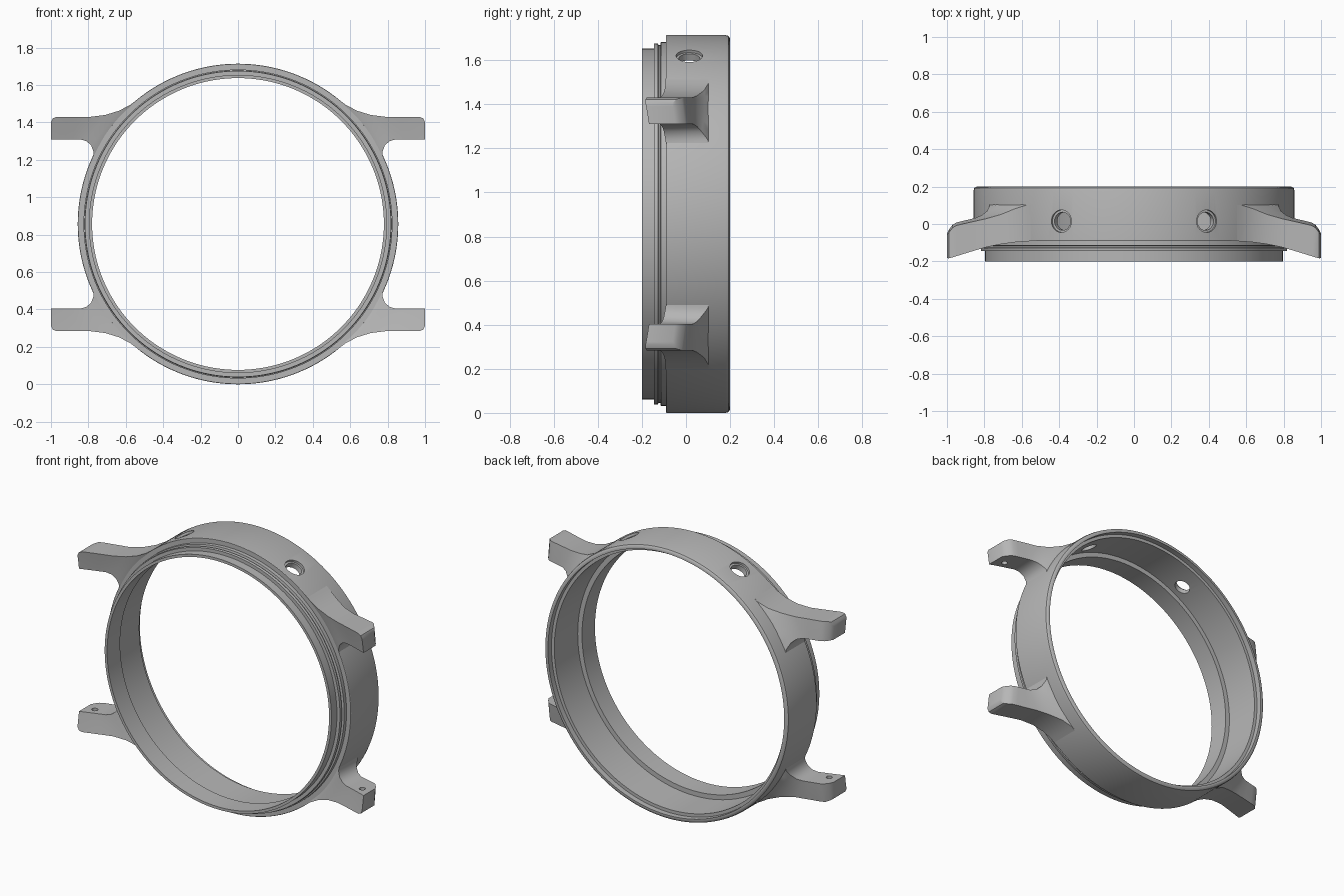
import bpy, bmesh, math
from mathutils import Vector, Matrix

if "Cube" in bpy.data.objects:
    bpy.data.objects.remove(bpy.data.objects["Cube"], do_unlink=True)

CZ = 0.857      # height of the ring axis
SEGMENTS = 144

steel = bpy.data.materials.new("brushed_grey")
steel.use_nodes = True
GREY = (0.47, 0.47, 0.47, 1)
steel.diffuse_color = GREY
steel.node_tree.nodes["Principled BSDF"].inputs["Base Color"].default_value = GREY


def make_object(name, bm):
    bmesh.ops.recalc_face_normals(bm, faces=bm.faces)
    mesh = bpy.data.meshes.new(name)
    bm.to_mesh(mesh)
    bm.free()
    mesh.materials.append(steel)
    obj = bpy.data.objects.new(name, mesh)
    bpy.context.collection.objects.link(obj)
    return obj


def activate(obj):
    bpy.ops.object.select_all(action='DESELECT')
    obj.select_set(True)
    bpy.context.view_layer.objects.active = obj


def smooth(obj):
    activate(obj)
    bpy.ops.object.shade_smooth_by_angle(angle=math.radians(30))


def drill(obj, start, direction, length, radius, radius_end=None):
    """Cut a round hole from start along direction."""
    direction = Vector(direction).normalized()
    bm = bmesh.new()
    turn = direction.to_track_quat('Z', 'Y').to_matrix().to_4x4()
    place = Matrix.Translation(Vector(start) + direction * length / 2)
    bmesh.ops.create_cone(bm, cap_ends=True, segments=32, radius1=radius,
                          radius2=radius_end or radius, depth=length, matrix=place @ turn)
    cutter = make_object("hole_cutter", bm)
    cutter.hide_render = True
    mod = obj.modifiers.new("hole", 'BOOLEAN')
    mod.operation, mod.solver, mod.object = 'DIFFERENCE', 'EXACT', cutter
    activate(obj)
    bpy.ops.object.modifier_apply(modifier=mod.name)
    bpy.data.objects.remove(cutter, do_unlink=True)


def interpolate(table, v):
    for (a, fa), (b, fb) in zip(table, table[1:]):
        if v <= b:
            return fa + (fb - fa) * max(0, (v - a) / (b - a))
    return table[-1][1]


# Case ring: stepped (radius, y) section spun about the y axis
section = [
    (0.780, -0.20), (0.797, -0.20), (0.797, -0.145), (0.818, -0.145),
    (0.820, -0.128), (0.812, -0.125), (0.812, -0.117), (0.826, -0.114),
    (0.826, -0.09), (0.855, -0.09), (0.857, -0.087),
    (0.857, 0.18), (0.854, 0.192), (0.846, 0.198), (0.838, 0.20),
    (0.830, 0.20), (0.830, 0.165), (0.810, 0.165),
    (0.810, -0.07), (0.780, -0.07),
]
bm = bmesh.new()
loops = []
for i in range(SEGMENTS):
    a = math.tau * i / SEGMENTS
    loops.append([bm.verts.new((r * math.cos(a), y, CZ + r * math.sin(a))) for r, y in section])
for i in range(SEGMENTS):
    p, q = loops[i - 1], loops[i]
    for j in range(len(section)):
        bm.faces.new((p[j - 1], p[j], q[j], q[j - 1]))
ring = make_object("case_ring", bm)

# Two radial push-button holes near the top, each with a countersink
for side in (-1, 1):
    out = Vector((side * math.sin(math.radians(27)), 0, math.cos(math.radians(27))))
    axis = Vector((0, 0.015, CZ))
    drill(ring, axis + out * 0.7, out, 0.3, 0.048)
    drill(ring, axis + out * 0.842, out, 0.03, 0.06)
smooth(ring)

# Lug outline: inner and outer edges as (x, height above axis), ring to tip
inner_edge = [(0.775, 0.355), (0.772, 0.385), (0.785, 0.42), (0.81, 0.443), (0.845, 0.453),
              (0.88, 0.453), (0.92, 0.453), (0.95, 0.453), (0.97, 0.453), (0.988, 0.453), (1, 0.453)]
outer_edge = [(0.52, 0.68), (0.575, 0.638), (0.635, 0.606), (0.71, 0.583), (0.79, 0.573),
              (0.86, 0.573), (0.92, 0.573), (0.95, 0.573), (0.97, 0.573), (0.99, 0.565), (1, 0.545)]
# Front and back depth of a lug by distance from the axis
front_depth = [(0.83, -0.08), (0.86, -0.093), (0.95, -0.115), (1.0, -0.132), (1.15, -0.187)]
back_depth = [(0.85, 0.11), (0.87, 0.09), (0.9, 0.06), (0.96, 0.033), (1.11, -0.008), (1.15, -0.02)]
ROWS = 8


def make_lug(name, sx, sz):
    bm = bmesh.new()
    front, back = [], []
    for a, b in zip(inner_edge, outer_edge):
        f_row, b_row = [], []
        for k in range(ROWS + 1):
            x, h = Vector(a).lerp(Vector(b), k / ROWS)
            r = math.hypot(x, h)
            yb = interpolate(back_depth, r) - 0.045 * (max(0, x - 0.95) / 0.05) ** 2
            f_row.append(bm.verts.new((sx * x, interpolate(front_depth, r), CZ + sz * h)))
            b_row.append(bm.verts.new((sx * x, yb, CZ + sz * h)))
        front.append(f_row)
        back.append(b_row)
    n = len(front) - 1
    for grid in (front, back):
        for i in range(n):
            for k in range(ROWS):
                bm.faces.new((grid[i][k], grid[i + 1][k], grid[i + 1][k + 1], grid[i][k + 1]))
    for i in range(n):
        for k in (0, ROWS):
            bm.faces.new((front[i][k], front[i + 1][k], back[i + 1][k], back[i][k]))
    for k in range(ROWS):
        for i in (0, n):
            bm.faces.new((front[i][k], front[i][k + 1], back[i][k + 1], back[i][k]))
    lug = make_object(name, bm)
    # Blind strap-bar hole in the inner face
    drill(lug, (sx * 0.94, -0.095, CZ + sz * 0.43), (0, 0, sz), 0.07, 0.018)
    smooth(lug)


for sx, side in ((1, "left"), (-1, "right")):
    for sz, level in ((1, "upper"), (-1, "lower")):
        make_lug(f"{level}_{side}_lug", sx, sz)
